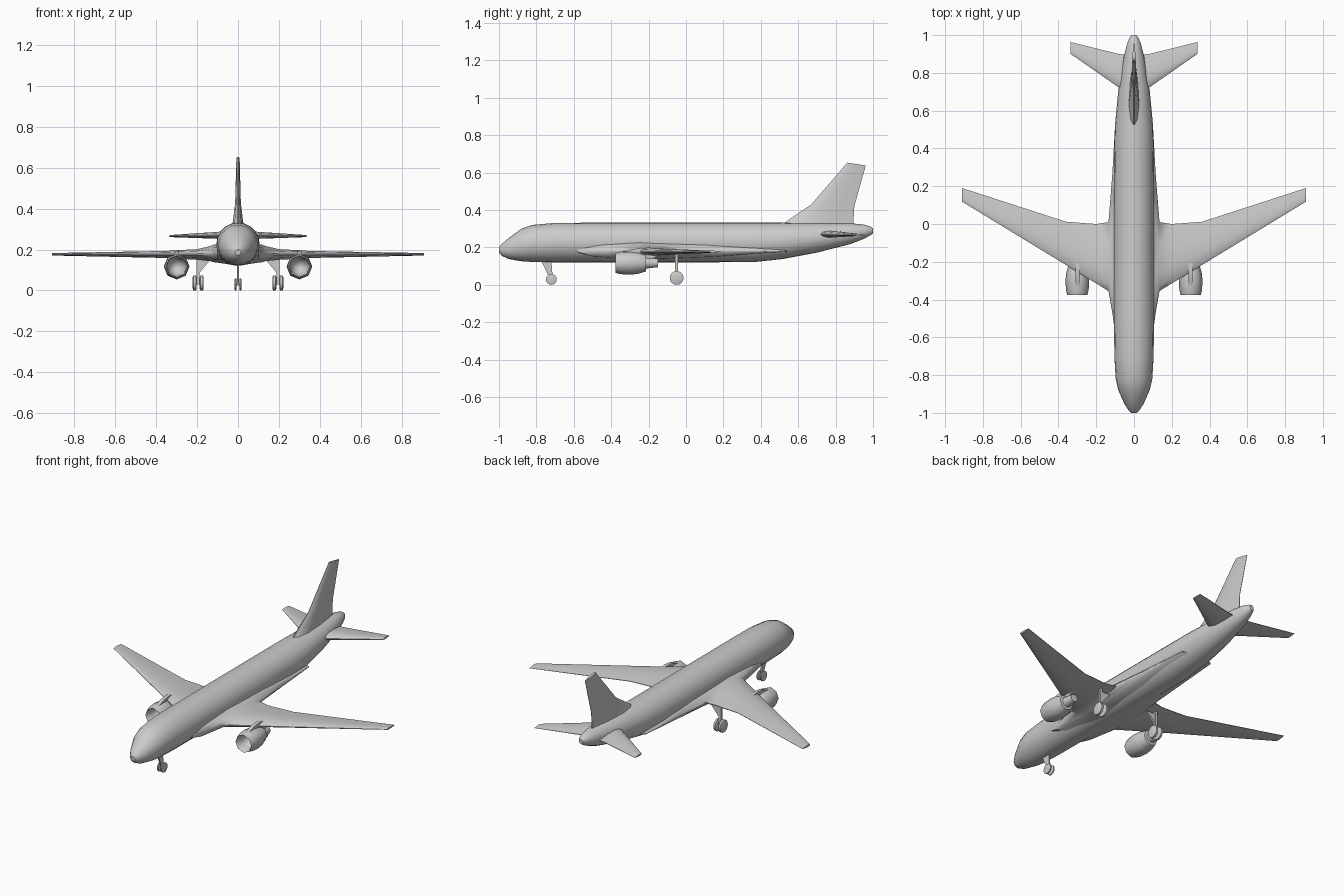
import bpy, bmesh, math
from mathutils import Vector

if "Cube" in bpy.data.objects:
    bpy.data.objects.remove(bpy.data.objects["Cube"])


def finish(obj, angle=40, mirror=False):
    if mirror:
        m = obj.modifiers.new("Mirror", 'MIRROR')
        m.use_axis[0] = True
        m.merge_threshold = 0.0005
    bpy.ops.object.select_all(action='DESELECT')
    obj.select_set(True)
    bpy.context.view_layer.objects.active = obj
    bpy.ops.object.shade_smooth_by_angle(angle=math.radians(angle))
    return obj


def loft(name, rings, cap_start=True, cap_end=True, mirror=False, angle=40):
    """Skin a list of point rings that all have the same count."""
    bm = bmesh.new()
    vs = [[bm.verts.new(p) for p in r] for r in rings]
    n = len(rings[0])
    for a, b in zip(vs, vs[1:]):
        for i in range(n):
            j = (i + 1) % n
            bm.faces.new((a[i], a[j], b[j], b[i]))
    if cap_start:
        bm.faces.new(vs[0][::-1])
    if cap_end:
        bm.faces.new(vs[-1])
    bmesh.ops.recalc_face_normals(bm, faces=bm.faces)
    me = bpy.data.meshes.new(name)
    bm.to_mesh(me)
    bm.free()
    obj = bpy.data.objects.new(name, me)
    bpy.context.collection.objects.link(obj)
    return finish(obj, angle, mirror)


def ring_y(y, x, z, rx, rz, n):
    """Ellipse facing along y, with a vertex at the bottom."""
    return [(x + rx * math.sin(2 * math.pi * i / n), y,
             z - rz * math.cos(2 * math.pi * i / n)) for i in range(n)]


def airfoil(le, te, up, thick):
    """Closed wing section between leading and trailing edge points."""
    le, te, up = Vector(le), Vector(te), Vector(up)
    half = [(0.0, 0.12), (0.08, 0.65), (0.3, 1.0), (0.65, 0.7), (1.0, 0.08)]
    top = [le.lerp(te, t) + up * h * thick / 2 for t, h in half]
    low = [le.lerp(te, t) - up * h * thick / 2 for t, h in half]
    return top + low[::-1]


def plate(name, pts, axis, at, hw, mirror):
    """Thin slab: 2D outline in the plane across axis 'X' or 'Y'."""
    def place(o):
        return [(o, a, b) if axis == 'X' else (a, o, b) for a, b in pts]
    return loft(name, [place(at - hw), place(at + hw)], mirror=mirror, angle=30)


def wheel(name, x, y, r, width, mirror=True):
    prof = [(-.5, .75), (-.3, 1), (.3, 1), (.5, .75)]
    rings = [[(x + u * width, y + r * s * math.cos(2 * math.pi * i / 16),
               r + r * s * math.sin(2 * math.pi * i / 16)) for i in range(16)]
             for u, s in prof]
    return loft(name, rings, mirror=mirror, angle=50)


# Fuselage: y, bottom, top, half width
body = [(-1, .172, .2, .014), (-.985, .155, .218, .03), (-.95, .138, .248, .052),
        (-.88, .126, .3, .083), (-.82, .122, .32, .097), (-.7, .12, .331, .104),
        (-.5, .12, .332, .106), (0, .12, .332, .106), (.36, .121, .332, .105),
        (.52, .138, .332, .101), (.7, .172, .331, .084), (.88, .218, .329, .055),
        (.95, .245, .322, .038), (.985, .264, .312, .024), (1, .274, .302, .013)]
loft("fuselage", [ring_y(y, 0, (b + t) / 2, w, (t - b) / 2, 20) for y, b, t, w in body])

# Wings with the root fairing: x, leading y, trailing y, z, thickness
wing = [(0, -.6, .57, .177, .112), (.1, -.58, .53, .181, .09), (.115, -.47, .26, .181, .088),
        (.135, -.355, .01, .18, .074), (.2, -.315, .0, .176, .052),
        (.36, -.217, .012, .176, .034), (.91, .118, .19, .177, .012)]
loft("wings", [airfoil((x, a, z), (x, b, z), (0, 0, 1), t) for x, a, b, z, t in wing],
     cap_start=False, mirror=True, angle=50)

# Tailplane
tail = [(0, .665, .89, .27, .044), (.08, .722, .9, .27, .036), (.335, .9, .963, .266, .01)]
loft("tailplane", [airfoil((x, a, z), (x, b, z), (0, 0, 1), t) for x, a, b, z, t in tail],
     cap_start=False, mirror=True)

# Fin: leading y, z, trailing y, z, thickness
fin = [(.49, .305, .895, .305, .064), (.535, .338, .895, .338, .05),
       (.67, .43, .9, .42, .028), (.862, .653, .961, .638, .016)]
loft("fin", [airfoil((0, a, za), (0, b, zb), (1, 0, 0), t) for a, za, b, zb, t in fin])

# Engines: y, radius, from intake bowl round the lip to the exhaust
engine = [(-.285, .012), (-.3, .034), (-.33, .045), (-.372, .049), (-.377, .053),
          (-.35, .06), (-.3, .063), (-.26, .059), (-.215, .046), (-.213, .03), (-.15, .023)]
loft("engines", [ring_y(y, .3, .117, r, r, 8) for y, r in engine], mirror=True, angle=50)
plate("engine_pylons", [(-.345, .17), (-.29, .19), (-.24, .196), (-.1, .18),
                        (-.2, .13), (-.26, .13)], 'X', .3, .011, True)

# Nose gear
plate("nose_gear_strut", [(-.775, .13), (-.72, .13), (-.712, .03), (-.727, .03)],
      'X', 0, .004, False)
wheel("nose_wheels", .012, -.72, .029, .011)
plate("nose_axle", [(-.725, .024), (-.715, .024), (-.715, .034), (-.725, .034)],
      'X', 0, .012, False)

# Main gear
plate("main_gear_struts", [(.188, .03), (.202, .03), (.202, .17), (.188, .17)],
      'Y', -.05, .008, True)
plate("main_gear_braces", [(.19, .085), (.198, .15), (.135, .15)], 'Y', -.05, .006, True)
plate("main_axles", [(-.057, .031), (-.043, .031), (-.043, .043), (-.057, .043)],
      'X', .195, .017, True)
for side, x in (("inner", .178), ("outer", .212)):
    wheel(side + "_main_wheels", x, -.05, .037, .019)
